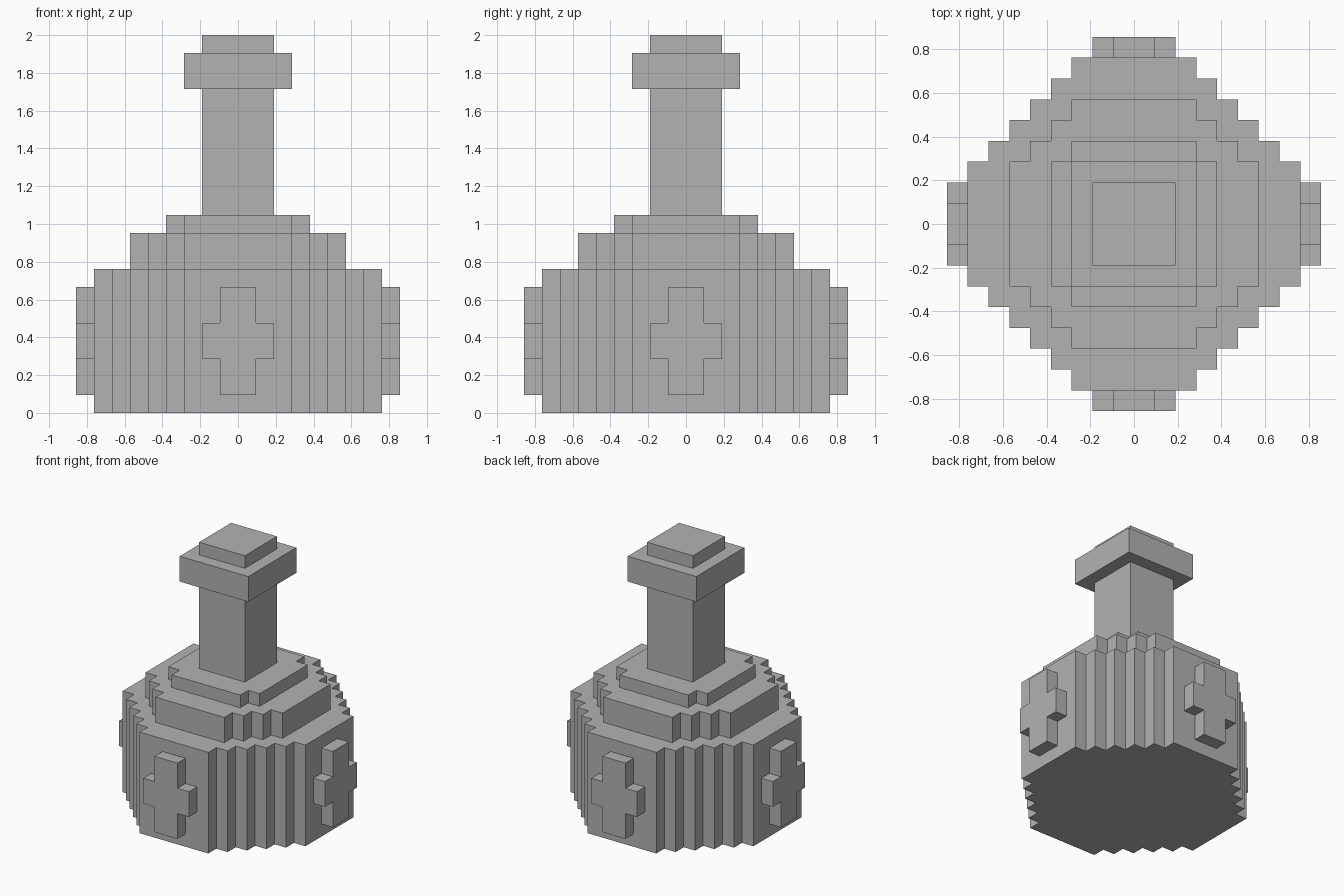
import bpy, bmesh
from mathutils import Matrix
from math import pi

cube = bpy.data.objects.get("Cube")
if cube:
    bpy.data.objects.remove(cube, do_unlink=True)

U = 2 / 21  # one block

grey = bpy.data.materials.new("plain_grey")
grey.use_nodes = True
colour = (0.45, 0.45, 0.45, 1)
grey.diffuse_color = colour
grey.node_tree.nodes["Principled BSDF"].inputs["Base Color"].default_value = colour


def prism(name, outline, low, high, matrix=Matrix()):
    """Extrude an outline, given in blocks, from low to high."""
    bm = bmesh.new()
    face = bm.faces.new([bm.verts.new((x, y, low)) for x, y in outline])
    new = bmesh.ops.extrude_face_region(bm, geom=[face], use_keep_orig=True)["geom"]
    top = [v for v in new if isinstance(v, bmesh.types.BMVert)]
    bmesh.ops.translate(bm, verts=top, vec=(0, 0, high - low))
    bmesh.ops.recalc_face_normals(bm, faces=bm.faces)
    bm.transform(Matrix.Scale(U, 4) @ matrix)
    mesh = bpy.data.meshes.new(name)
    bm.to_mesh(mesh)
    bm.free()
    mesh.materials.append(grey)
    obj = bpy.data.objects.new(name, mesh)
    bpy.context.collection.objects.link(obj)
    return obj


def stepped(outer, flat):
    """Square outline with staircase corners, going round anticlockwise."""
    corner = [(outer, flat)]
    for i in range(outer - flat):
        corner += [(outer - i - 1, flat + i), (outer - i - 1, flat + i + 1)]
    if outer == flat:
        corner = [(outer, outer)]
    points = []
    for _ in range(4):
        points += corner
        corner = [(-y, x) for x, y in corner]
    return points


# Stacked bottle layers: name, half width, half flat side, bottom, top
for name, outer, flat, low, high in (
    ("body", 8, 3, 0, 8),
    ("shoulder", 6, 3, 8, 10),
    ("neck_base", 4, 3, 10, 11),
    ("neck", 2, 2, 11, 18),
    ("collar", 3, 3, 18, 20),
    ("stopper", 2, 2, 20, 21),
):
    prism(name, stepped(outer, flat), low, high)

# Raised cross on each of the four sides
half = [(1, -3), (1, -1), (2, -1), (2, 1), (1, 1), (1, 3)]
cross = half + [(-x, y) for x, y in reversed(half)]
upright = Matrix.Translation((0, 0, 4)) @ Matrix.Rotation(pi / 2, 4, "X")
for i, side in enumerate(("front", "left", "back", "right")):
    prism(side + "_cross", cross, 8, 9, Matrix.Rotation(i * pi / 2, 4, "Z") @ upright)
